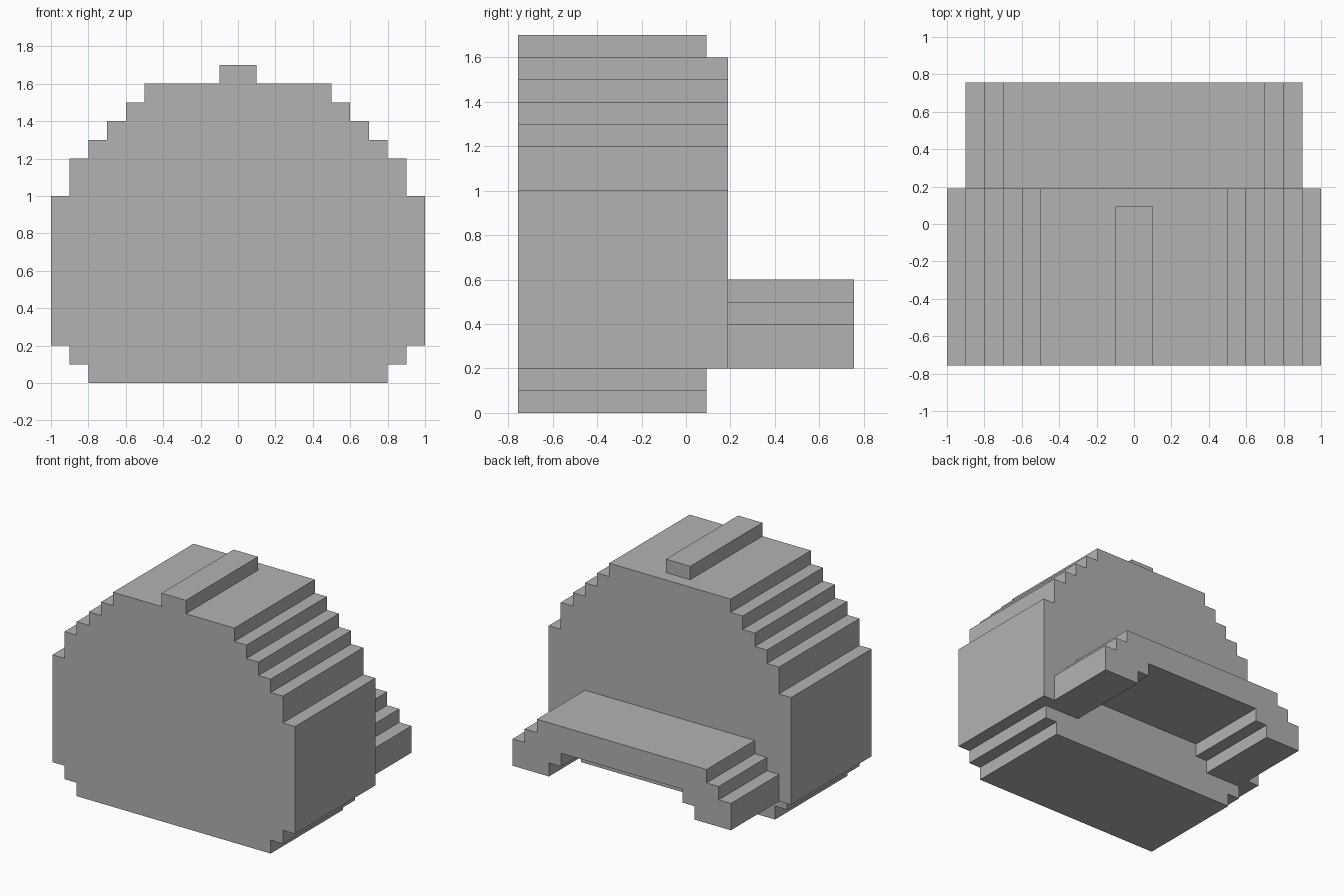
import bpy
import bmesh

cube = bpy.data.objects.get("Cube")
if cube:
    bpy.data.objects.remove(cube, do_unlink=True)

GREY = (0.448, 0.448, 0.448, 1.0)
mat = bpy.data.materials.new("plain grey")
mat.use_nodes = True
mat.diffuse_color = GREY
mat.node_tree.nodes["Principled BSDF"].inputs["Base Color"].default_value = GREY

FRONT, BASE_BACK, HULL_BACK, LEDGE_BACK = -0.757, 0.093, 0.19, 0.757


def stepped_block(name, bottom, steps, y0, y1):
    """Extrude a symmetric stepped outline; steps are (half width, top)."""
    half = []
    z = bottom
    for width, top in steps:
        half += [(width, z), (width, top)]
        z = top
    outline = half + [(-x, z) for x, z in reversed(half)]
    bm = bmesh.new()
    face = bm.faces.new([bm.verts.new((x, y0, z)) for x, z in outline])
    moved = bmesh.ops.extrude_face_region(bm, geom=[face])["geom"]
    verts = [g for g in moved if isinstance(g, bmesh.types.BMVert)]
    bmesh.ops.translate(bm, verts=verts, vec=(0, y1 - y0, 0))
    bmesh.ops.recalc_face_normals(bm, faces=bm.faces)
    mesh = bpy.data.meshes.new(name)
    bm.to_mesh(mesh)
    bm.free()
    mesh.materials.append(mat)
    obj = bpy.data.objects.new(name, mesh)
    bpy.context.collection.objects.link(obj)
    return obj


# Narrow foot under the main body
stepped_block("base", 0, [(0.8, 0.1), (0.9, 0.2)], FRONT, BASE_BACK)

# Main body with stepped shoulders
hull = stepped_block("hull", 0.2, [(1.0, 1.0), (0.9, 1.2), (0.8, 1.3), (0.7, 1.4),
                                   (0.6, 1.5), (0.5, 1.6)], FRONT, HULL_BACK)

# Raised strip along the top
stepped_block("top_ridge", 1.6, [(0.1, 1.7)], FRONT, BASE_BACK)

# Low ledge at the back
ledge = stepped_block("rear_ledge", 0.2, [(0.9, 0.4), (0.8, 0.5), (0.7, 0.6)],
                      HULL_BACK, LEDGE_BACK)

# Stepped archway cut beneath the ledge and the back edge of the hull
cutter = stepped_block("arch_cutter", 0.1, [(0.6, 0.3), (0.5, 0.4)], BASE_BACK, 0.9)
cutter.hide_render = True
for obj in (hull, ledge):
    mod = obj.modifiers.new("archway", 'BOOLEAN')
    mod.operation = 'DIFFERENCE'
    mod.solver = 'EXACT'
    mod.object = cutter
    bpy.context.view_layer.objects.active = obj
    bpy.ops.object.modifier_apply(modifier=mod.name)
bpy.data.objects.remove(cutter, do_unlink=True)
